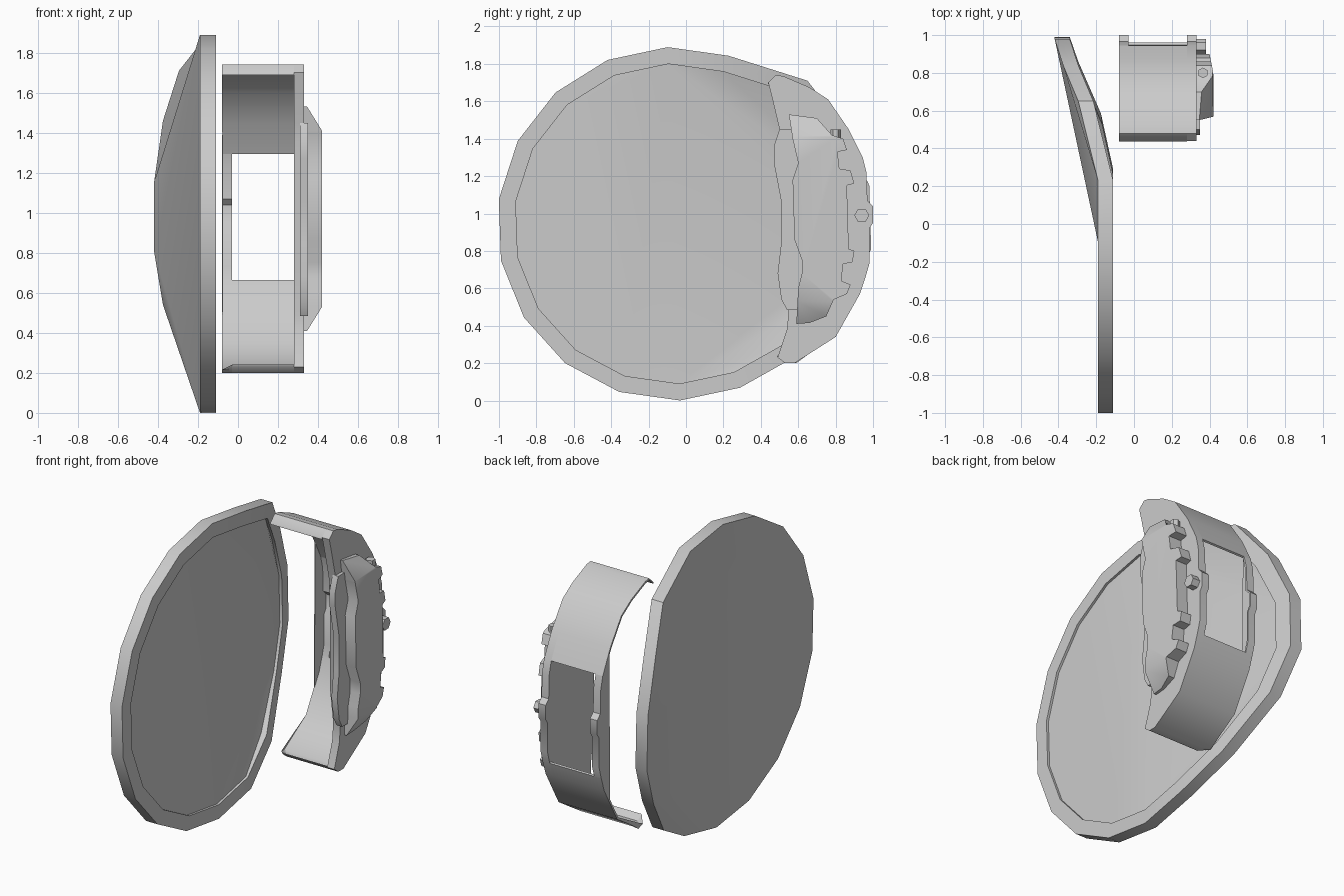
import bpy, bmesh, math

if "Cube" in bpy.data.objects:
    bpy.data.objects.remove(bpy.data.objects["Cube"])


def finish(bm, name):
    bmesh.ops.recalc_face_normals(bm, faces=bm.faces)
    me = bpy.data.meshes.new(name)
    bm.to_mesh(me)
    bm.free()
    me.shade_smooth()
    me.set_sharp_from_angle(angle=math.radians(35))
    ob = bpy.data.objects.new(name, me)
    bpy.context.collection.objects.link(ob)
    return ob


def prism(bm, pts, x0, x1):
    """Extrude a (y, z) outline along x."""
    a = [bm.verts.new((x0, y, z)) for y, z in pts]
    b = [bm.verts.new((x1, y, z)) for y, z in pts]
    n = len(pts)
    bm.faces.new(a)
    bm.faces.new(b[::-1])
    for i in range(n):
        j = (i + 1) % n
        bm.faces.new((a[i], a[j], b[j], b[i]))
    return a


# Disc: 18-sided plate with a recessed face, its +y side bent away (index: y, z, x shift)
BENT = {2: (0.65, 1.71, -0.105), 3: (0.84, 1.46, -0.185), 4: (0.98, 1.15, -0.23),
        5: (0.99, 0.81, -0.23), 6: (0.86, 0.54, -0.185), 7: (0.585, 0.235, -0.065)}


def ring(bm, scale, x, shift_scale=1.0, floor=False):
    out = []
    for i in range(18):
        a = math.radians(92 - 20 * i)
        y, z, s = BENT.get(i, (-0.065 + 0.945 * math.cos(a), 0.945 + 0.945 * math.sin(a), 0))
        if floor and i == 7:
            s = -0.09
        out.append(bm.verts.new((x + s * shift_scale, -0.05 + (y + 0.05) * scale,
                                 0.945 + (z - 0.945) * scale)))
    return out


bm = bmesh.new()
rings = [ring(bm, 1, -0.19), ring(bm, 1, -0.11),
         ring(bm, 0.905, -0.11, 0.88), ring(bm, 0.905, -0.125, 0.9, True)]
for a, b in zip(rings, rings[1:]):
    for i in range(18):
        j = (i + 1) % 18
        bm.faces.new((a[i], a[j], b[j], b[i]))
for r in (rings[0], rings[3]):
    bm.faces.new(r[9:] + r[:1])
    bm.faces.new(r[0:5])
    bm.faces.new((r[0], r[4], r[5], r[9]))
    bm.faces.new(r[5:10])
finish(bm, "brake_disc")

# Caliper shell: thin curved wall with a window between two rims
upper = [(0.44, 1.70), (0.48, 1.74), (0.52, 1.735), (0.66, 1.675), (0.76, 1.61), (0.87, 1.45), (0.945, 1.30)]
rim = [(0.945, 1.30), (0.965, 1.22), (0.97, 1.07), (1.0, 1.04), (1.0, 0.95),
       (0.98, 0.92), (0.98, 0.73), (0.96, 0.66)]
lower = [(0.96, 0.66), (0.93, 0.57), (0.80, 0.34), (0.58, 0.20), (0.53, 0.20), (0.49, 0.23)]


def wall(pts):
    return pts + [(0.2 + (y - 0.2) * 0.985, 0.97 + (z - 0.97) * 0.985) for y, z in reversed(pts)]


bm = bmesh.new()
prism(bm, wall(upper), -0.08, 0.28)
prism(bm, wall(lower), -0.03, 0.28)
edge = prism(bm, wall(lower), -0.08, -0.03)
for v in edge:  # clipped corner of the lower lip
    if v.co.y < 0.55:
        v.co.y += 0.06
        v.co.z = min(v.co.z, 0.215)
prism(bm, wall(rim), -0.08, -0.03)
finish(bm, "caliper_shell")

# Thin web closing the outer bow of the shell on the disc side
bm = bmesh.new()
prism(bm, [(0.88, 1.43), (0.94, 1.30)] + [(y - 0.005, z) for y, z in rim[1:]] +
      [(0.925, 0.57), (0.87, 0.47)], -0.08, -0.076)
finish(bm, "caliper_inner_web")

# Solid side plate on the outer side
bm = bmesh.new()
prism(bm, upper + rim[1:] + lower[1:] +
      [(0.54, 0.38), (0.55, 0.49), (0.52, 0.70), (0.52, 1.35), (0.50, 1.45), (0.46, 1.62)], 0.28, 0.33)
finish(bm, "caliper_side_plate")

# Backing pad peeking out in front of the cover
bm = bmesh.new()
prism(bm, [(0.62, 1.45), (0.50, 1.45), (0.47, 1.36), (0.47, 1.27), (0.51, 1.06), (0.51, 0.85),
           (0.49, 0.68), (0.51, 0.54), (0.54, 0.485), (0.64, 0.485)], 0.31, 0.35)
finish(bm, "brake_pad")

# Caliper cover with notched rear edge and sloping ends
cover = [(0.55, 1.53), (0.70, 1.51), (0.78, 1.42), (0.84, 1.40), (0.86, 1.34), (0.81, 1.33),
         (0.82, 1.24), (0.88, 1.23), (0.90, 1.16), (0.86, 1.15), (0.87, 0.81), (0.90, 0.80),
         (0.89, 0.74), (0.84, 0.73), (0.83, 0.64), (0.88, 0.62), (0.86, 0.57), (0.79, 0.54),
         (0.75, 0.45), (0.66, 0.415), (0.59, 0.41), (0.60, 0.60), (0.62, 0.68), (0.62, 0.75),
         (0.58, 0.86), (0.57, 1.18), (0.60, 1.27), (0.57, 1.40)]
bm = bmesh.new()
prism(bm, cover, 0.33, 0.42)
for z in (0.53, 1.41):
    bmesh.ops.bisect_plane(bm, geom=bm.verts[:] + bm.edges[:] + bm.faces[:],
                           plane_co=(0, 0, z), plane_no=(0, 0, 1))
for v in bm.verts:
    if v.co.x > 0.4:
        v.co.x -= 0.62 * max(0, v.co.z - 1.41, 0.53 - v.co.z)
        v.co.x -= 0.2 * max(0, v.co.y - 0.8)
finish(bm, "caliper_cover")


# Hex bolt on the side plate and a bleed nipple on top of the cover
def hexagon(name, loc, r, depth, rot):
    bpy.ops.mesh.primitive_cylinder_add(vertices=6, radius=r, depth=depth, location=loc, rotation=rot)
    bpy.context.object.name = name


hexagon("side_bolt", (0.35, 0.94, 0.99), 0.04, 0.06, (0, math.pi / 2, 0))
hexagon("bleed_nipple", (0.365, 0.80, 1.42), 0.028, 0.06, (0, 0, 0))
